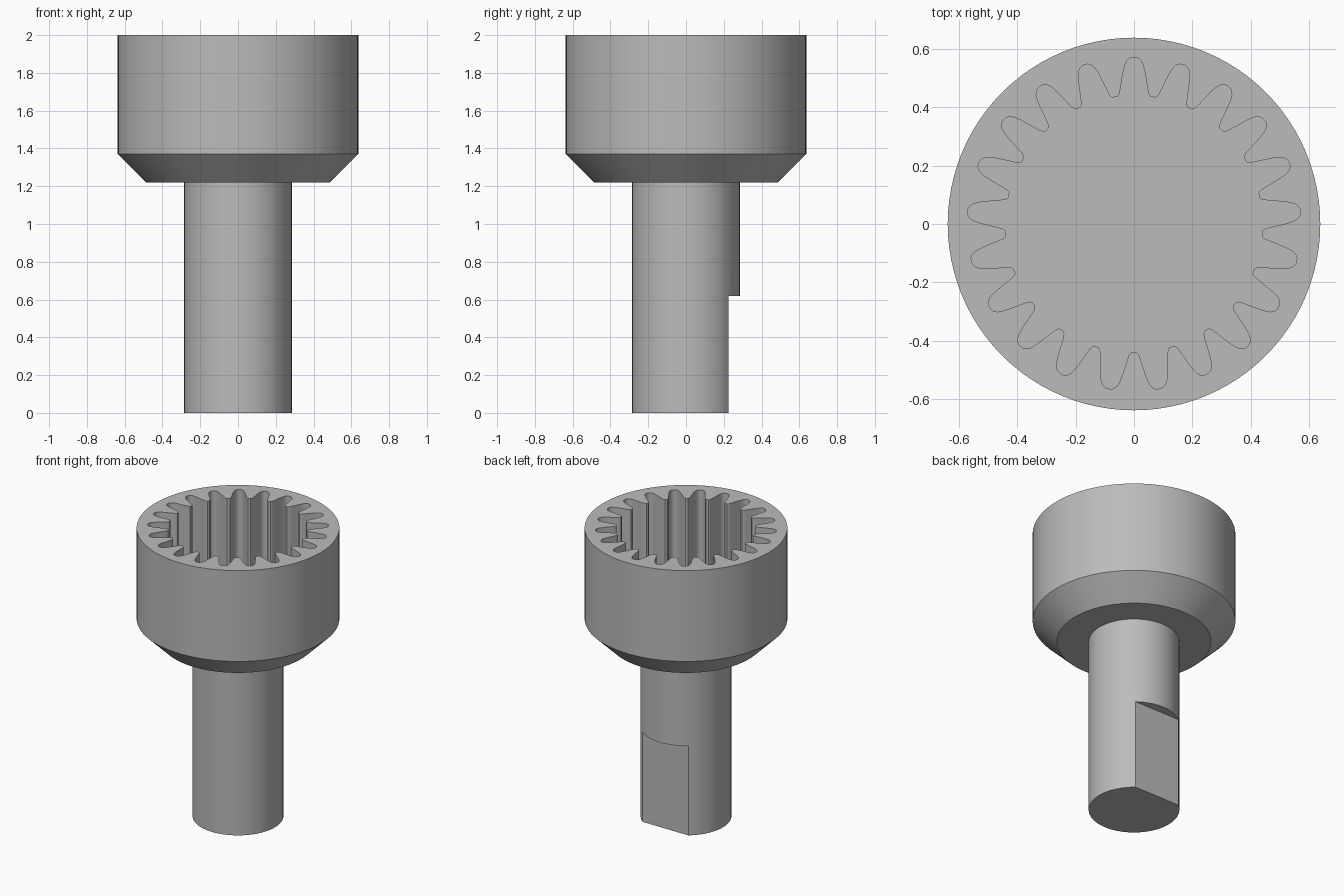
import bpy, bmesh, math

if "Cube" in bpy.data.objects:
    bpy.data.objects.remove(bpy.data.objects["Cube"], do_unlink=True)

TEETH = 21
SEGMENTS = 96

steel = bpy.data.materials.new("grey steel")
steel.use_nodes = True
GREY = (0.5, 0.5, 0.5, 1)
steel.diffuse_color = GREY
steel.node_tree.nodes["Principled BSDF"].inputs["Base Color"].default_value = GREY


def make_object(name, bm):
    bmesh.ops.recalc_face_normals(bm, faces=bm.faces)
    mesh = bpy.data.meshes.new(name)
    bm.to_mesh(mesh)
    bm.free()
    mesh.materials.append(steel)
    obj = bpy.data.objects.new(name, mesh)
    bpy.context.collection.objects.link(obj)
    return obj


def lathe(name, profile):
    """Closed solid turned about z from (radius, height) pairs."""
    bm = bmesh.new()
    rings = []
    for r, z in profile:
        angles = [math.tau * i / SEGMENTS for i in range(SEGMENTS)]
        rings.append([bm.verts.new((r * math.cos(a), r * math.sin(a), z)) for a in angles])
    for low, high in zip(rings, rings[1:]):
        for i in range(SEGMENTS):
            j = (i + 1) % SEGMENTS
            bm.faces.new((low[i], low[j], high[j], high[i]))
    bm.faces.new(rings[0])
    bm.faces.new(rings[-1])
    return make_object(name, bm)


def prism(name, outline, bottom, top):
    bm = bmesh.new()
    face = bm.faces.new([bm.verts.new((x, y, bottom)) for x, y in outline])
    moved = bmesh.ops.extrude_face_region(bm, geom=[face])["geom"]
    verts = [v for v in moved if isinstance(v, bmesh.types.BMVert)]
    bmesh.ops.translate(bm, verts=verts, vec=(0, 0, top - bottom))
    return make_object(name, bm)


def cut(body, cutter):
    cutter.hide_render = True
    mod = body.modifiers.new("cut", "BOOLEAN")
    mod.operation = "DIFFERENCE"
    mod.solver = "EXACT"
    mod.object = cutter
    bpy.context.view_layer.objects.active = body
    bpy.ops.object.modifier_apply(modifier=mod.name)
    bpy.data.objects.remove(cutter, do_unlink=True)


# Turned shaft, chamfered shoulder and cup
coupling = lathe("splined_socket_shaft", [
    (0.285, 0), (0.285, 1.22), (0.485, 1.22), (0.637, 1.37), (0.637, 2)])

# Internal spline: half a groove as (half width, radius), mirrored and repeated
half = [(0.010, 0.569), (0.020, 0.563), (0.027, 0.554), (0.032, 0.541),
        (0.037, 0.52), (0.042, 0.49), (0.046, 0.465), (0.049, 0.449),
        (0.052, 0.441), (0.057, 0.435)]
groove = [(-x, y) for x, y in reversed(half)] + [(0, 0.57)] + half
outline = []
for k in range(TEETH):
    a = -math.tau * k / TEETH
    c, s = math.cos(a), math.sin(a)
    outline += [(x * c - y * s, x * s + y * c) for x, y in groove]
cut(coupling, prism("spline_cutter", outline, 1.37, 2.1))

# Flat on the back of the shaft end
cut(coupling, prism("flat_cutter",
                    [(-0.4, 0.225), (0.4, 0.225), (0.4, 0.4), (-0.4, 0.4)], -0.1, 0.62))

# Smooth round walls, crisp edges
bpy.ops.object.select_all(action="DESELECT")
coupling.select_set(True)
bpy.context.view_layer.objects.active = coupling
bpy.ops.object.shade_smooth_by_angle(angle=math.radians(32))
